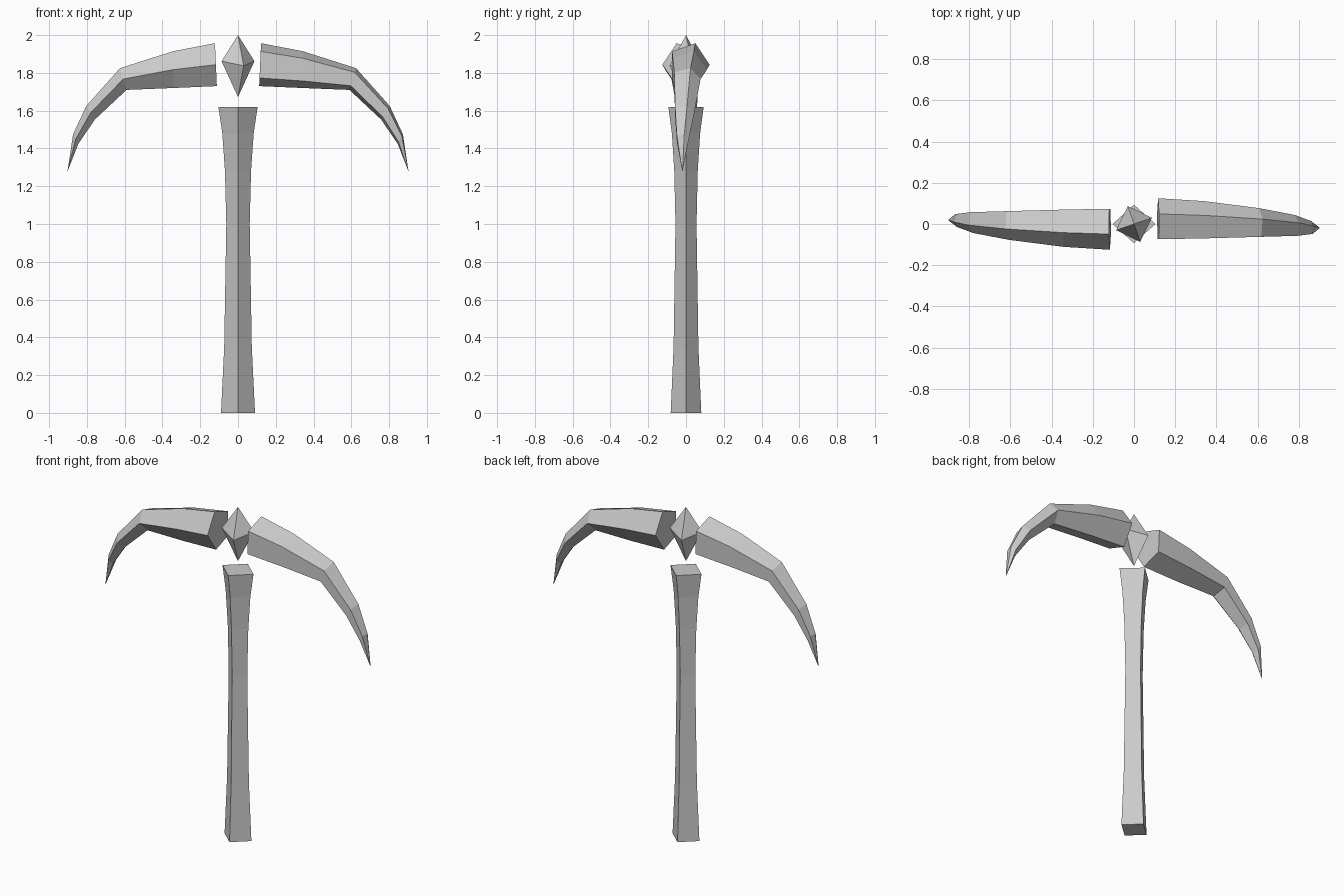
import bpy, bmesh
from math import sin, cos, tau

if "Cube" in bpy.data.objects:
    bpy.data.objects.remove(bpy.data.objects["Cube"])


def loft(name, rings, start_tip=None, end_tip=None):
    """Skin closed rings of points; ends are capped or drawn to a point."""
    bm = bmesh.new()
    loops = [[bm.verts.new(p) for p in ring] for ring in rings]
    n = len(loops[0])
    for a, b in zip(loops, loops[1:]):
        for i in range(n):
            j = (i + 1) % n
            bm.faces.new((a[i], a[j], b[j], b[i]))
    for loop, tip in ((loops[0], start_tip), (loops[-1], end_tip)):
        if tip is None:
            bm.faces.new(loop)
        else:
            t = bm.verts.new(tip)
            for i in range(n):
                bm.faces.new((loop[i], loop[(i + 1) % n], t))
    bmesh.ops.recalc_face_normals(bm, faces=bm.faces)
    mesh = bpy.data.meshes.new(name)
    bm.to_mesh(mesh)
    bm.free()
    obj = bpy.data.objects.new(name, mesh)
    bpy.context.collection.objects.link(obj)
    return obj


# Handle: four-sided shaft with flared ends, corners on the axes (height, radius)
profile = [(0, .09), (.35, .073), (1.0, .062), (1.28, .069), (1.48, .083), (1.62, .104)]
loft("handle", [[(r, 0, z), (0, .9 * r, z), (-r, 0, z), (0, -.9 * r, z)] for z, r in profile])

# Floating gem: four-sided double pyramid, turned slightly
gem_ring = [(.087, .03, 1.862), (-.03, .087, 1.838), (-.087, -.03, 1.862), (.03, -.087, 1.838)]
loft("gem", [gem_ring], (0, 0, 1.672), (0, 0, 2.0))

# Curved blades: five-sided sections, each (top x, top z, bottom x, bottom z, centre y, y radius)
sections = [
    (.122, 1.957, .112, 1.73, .015, .11),
    (.342, 1.915, .342, 1.72, .011, .10),
    (.625, 1.825, .590, 1.71, 0, .077),
    (.803, 1.625, .757, 1.554, -.012, .056),
    (.873, 1.475, .845, 1.425, -.02, .035),
]
SIDES = 5
for name, side in (("right_blade", 1), ("left_blade", -1)):
    rings = []
    for tx, tz, bx, bz, cy, r in sections:
        ring = []
        for k in range(SIDES):
            a = tau * k / SIDES
            s = sin(a) / sin(tau / SIDES) / 2
            x = (tx + bx) / 2 + (tx - bx) * s
            z = (tz + bz) / 2 + (tz - bz) * s
            ring.append((side * x, side * (cy + r * cos(a)), z))
        rings.append(ring)
    loft(name, rings, end_tip=(side * .903, side * -.019, 1.277))
